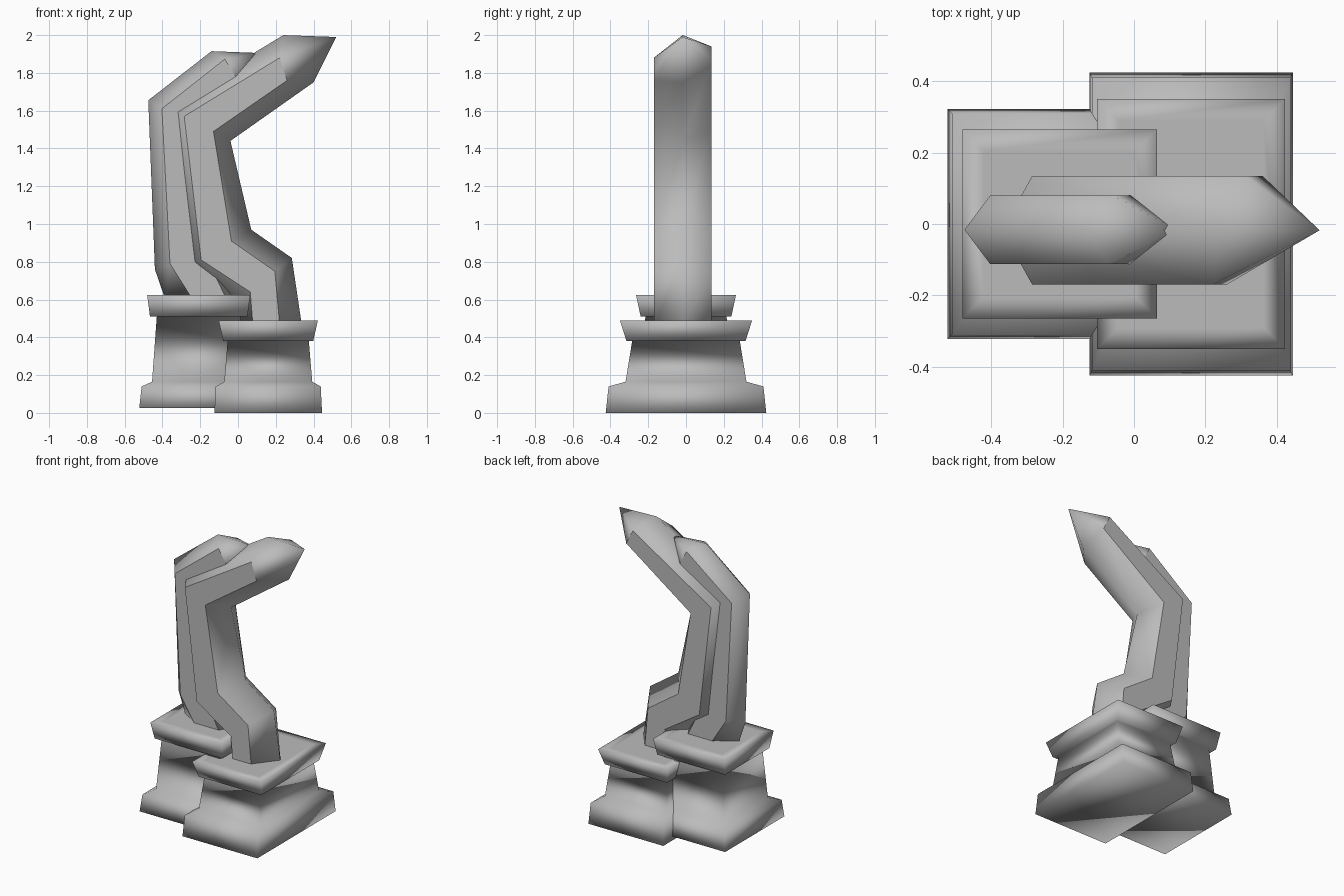
import bpy, bmesh

cube = bpy.data.objects.get("Cube")
if cube:
    bpy.data.objects.remove(cube, do_unlink=True)

grey = bpy.data.materials.new("stone_grey")
grey.use_nodes = True
colour = (0.5, 0.5, 0.5, 1)
grey.diffuse_color = colour
grey.node_tree.nodes["Principled BSDF"].inputs["Base Color"].default_value = colour


def loft(name, rings, tip=None, flat_y=False):
    """Skin a list of closed rings; close the end with a cap or a tip."""
    bm = bmesh.new()
    loops = [[bm.verts.new(p) for p in ring] for ring in rings]
    n = len(loops[0])
    for a, b in zip(loops, loops[1:]):
        for i in range(n):
            j = (i + 1) % n
            bm.faces.new((a[i], a[j], b[j], b[i]))
    bm.faces.new(loops[0])
    if tip:
        end = bm.verts.new(tip)
        for i in range(n):
            bm.faces.new((loops[-1][i], loops[-1][(i + 1) % n], end))
    else:
        bm.faces.new(loops[-1])
    bmesh.ops.recalc_face_normals(bm, faces=bm.faces)
    for f in bm.faces:
        f.smooth = True
    # crisp borders around the flat side walls
    if flat_y:
        for e in bm.edges:
            walls = [abs(f.normal.y) > 0.99 for f in e.link_faces]
            if any(walls) and not all(walls):
                e.smooth = False
    mesh = bpy.data.meshes.new(name)
    bm.to_mesh(mesh)
    bm.free()
    mesh.materials.append(grey)
    obj = bpy.data.objects.new(name, mesh)
    bpy.context.collection.objects.link(obj)
    return obj


def pedestal(name, cx, levels):
    """Stack of rectangles: half width, half depth, height."""
    hx, hy, z = levels[-1]
    levels = levels + [(hx - 0.06, hy - 0.06, z)]
    corners = ((-1, -1), (1, -1), (1, 1), (-1, 1))
    loft(name, [[(cx + sx * a, sy * b, h) for sx, sy in corners]
                for a, b, h in levels])


def arm(name, near, far, joints, tip, far_end):
    """Six-sided bent arm; each joint gives back ridge, back edge,
    front edge and front ridge as (x, z)."""
    mid = (near + far) / 2
    rings = []
    for k, (back, side_b, side_f, front) in enumerate(joints):
        far_b, far_f = far_end if k == len(joints) - 1 else (side_b, side_f)
        section = ((back, mid), (side_b, near), (side_f, near),
                   (front, mid), (far_f, far), (far_b, far))
        rings.append([(p[0], y, p[1]) for p, y in section])
    loft(name, rings, (tip[0], mid, tip[1]), flat_y=True)


# stepped pedestals with flared collars
pedestal("front_pedestal", 0.16, [
    (0.285, 0.425, 0), (0.278, 0.41, 0.14), (0.233, 0.32, 0.165),
    (0.215, 0.285, 0.38), (0.238, 0.315, 0.38), (0.263, 0.35, 0.49)])
pedestal("rear_pedestal", -0.208, [
    (0.315, 0.322, 0.025), (0.302, 0.31, 0.14), (0.247, 0.24, 0.165),
    (0.222, 0.215, 0.51), (0.258, 0.24, 0.51), (0.273, 0.265, 0.625)])

# large bent arm in front
arm("front_arm", -0.17, 0.135, [
    ((0.0, 0.45), (0.08, 0.45), (0.222, 0.45), (0.34, 0.45)),
    ((-0.02, 0.58), (0.065, 0.64), (0.195, 0.75), (0.285, 0.82)),
    ((-0.28, 0.78), (-0.195, 0.81), (-0.035, 0.91), (0.07, 0.97)),
    ((-0.37, 1.63), (-0.285, 1.57), (-0.13, 1.49), (-0.04, 1.44)),
    ((0.24, 2.0), (0.22, 1.88), (0.26, 1.76), (0.4, 1.75)),
], (0.52, 1.99), ((0.31, 1.94), (0.36, 1.84)))

# smaller arm tucked behind it
arm("rear_arm", -0.112, 0.08, [
    ((-0.385, 0.6), (-0.24, 0.6), (-0.06, 0.6), (0.0, 0.6)),
    ((-0.44, 0.76), (-0.36, 0.79), (-0.18, 0.85), (-0.1, 0.88)),
    ((-0.475, 1.655), (-0.403, 1.61), (-0.27, 1.52), (-0.2, 1.48)),
    ((-0.14, 1.915), (-0.07, 1.873), (0.0, 1.76), (0.04, 1.72)),
], (0.12, 1.905), ((-0.06, 1.875), (0.0, 1.76)))
